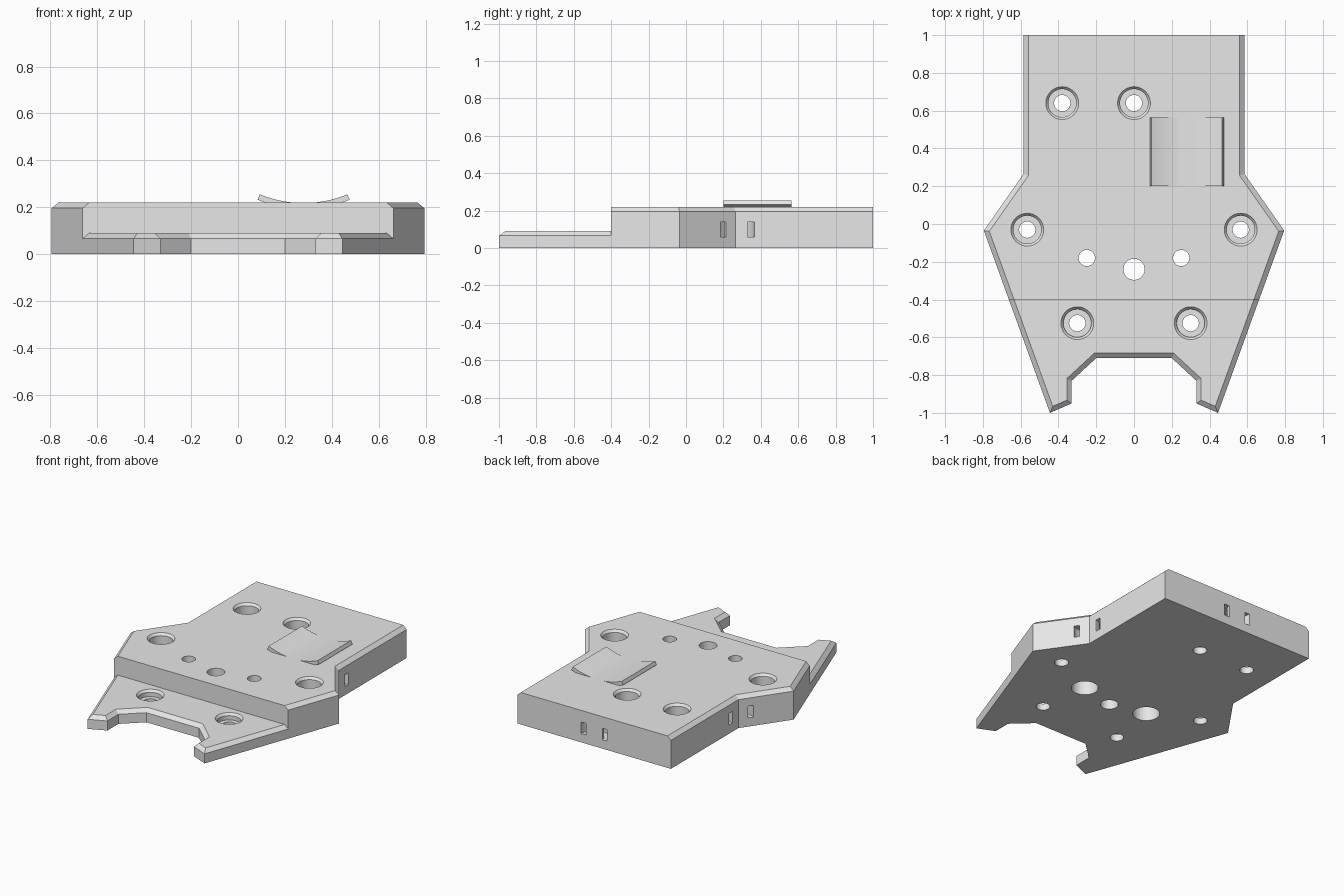
import bpy, bmesh, math
from mathutils import Vector

if "Cube" in bpy.data.objects:
    bpy.data.objects.remove(bpy.data.objects["Cube"])

GREY = bpy.data.materials.new("plain_grey")
GREY.diffuse_color = (0.8, 0.8, 0.8, 1)
GREY.use_nodes = True
GREY.node_tree.nodes["Principled BSDF"].inputs["Base Color"].default_value = GREY.diffuse_color
CH = 0.026            # top edge chamfer


def make_object(name, bm):
    bmesh.ops.recalc_face_normals(bm, faces=bm.faces[:])
    mesh = bpy.data.meshes.new(name)
    bm.to_mesh(mesh)
    bm.free()
    mesh.materials.append(GREY)
    ob = bpy.data.objects.new(name, mesh)
    bpy.context.collection.objects.link(ob)
    return ob


def inset(points, plain_edges):
    """Offset a counter-clockwise outline inward, leaving plain edges in place."""
    n, result = len(points), []
    lines = []
    for i in range(n):
        a, b = Vector(points[i]), Vector(points[(i + 1) % n])
        d = (b - a).normalized()
        shift = 0 if i in plain_edges else CH
        lines.append((a + Vector((-d.y, d.x)) * shift, d))
    for i in range(n):
        (p, d), (q, e) = lines[i - 1], lines[i]
        t = (q - p).cross(e) / d.cross(e)
        result.append(p + d * t)
    return result


def slab(name, points, height, plain_edges):
    bm = bmesh.new()
    top = inset(points, plain_edges)
    rings = [[bm.verts.new((p[0], p[1], z)) for p in pts] for pts, z in
             ((points, 0), (points, height - CH * 0.92), (top, height))]
    n = len(points)
    for lo, hi in zip(rings, rings[1:]):
        for i in range(n):
            j = (i + 1) % n
            bm.faces.new((lo[i], lo[j], hi[j], hi[i]))
    bm.faces.new(rings[0][::-1])
    bm.faces.new(rings[-1])
    return make_object(name, bm)


def lathe(bm, profile, x, y, closed=False, steps=48):
    """Spin an (r, z) profile about a vertical axis at x, y."""
    part = bmesh.new()
    vs = [part.verts.new((x + r, y, z)) for r, z in profile]
    for a, b in zip(vs, vs[1:]):
        part.edges.new((a, b))
    if closed:
        part.edges.new((vs[-1], vs[0]))
    bmesh.ops.spin(part, geom=part.verts[:] + part.edges[:], cent=(x, y, 0),
                   axis=(0, 0, 1), angle=math.tau, steps=steps)
    bmesh.ops.remove_doubles(part, verts=part.verts[:], dist=1e-4)
    bmesh.ops.recalc_face_normals(part, faces=part.faces[:])
    tmp = bpy.data.meshes.new("tmp")
    part.to_mesh(tmp)
    part.free()
    bm.from_mesh(tmp)
    bpy.data.meshes.remove(tmp)


def boolean(ob, other, operation):
    mod = ob.modifiers.new(operation.lower(), 'BOOLEAN')
    mod.operation, mod.object, mod.solver = operation, other, 'EXACT'
    bpy.context.view_layer.objects.active = ob
    bpy.ops.object.modifier_apply(modifier=mod.name)
    bpy.data.objects.remove(other)


def smooth(ob):
    bpy.ops.object.select_all(action='DESELECT')
    ob.select_set(True)
    bpy.context.view_layer.objects.active = ob
    bpy.ops.object.shade_smooth_by_angle(angle=math.radians(20))


def mirrored(left):
    return left + [(-x, y) for x, y in reversed(left)]


# Thick main plate and thin forked front
STEP = (-0.6626, -0.4)
TOP, LOW = 0.22, 0.09
body = slab("base_plate", mirrored([(-0.585, 1), (-0.585, 0.265),
            (-0.795, -0.035), STEP]), TOP, {3, 7})
fork = slab("front_fork", mirrored([STEP, (-0.445, -1), (-0.33, -0.95),
            (-0.33, -0.83), (-0.2, -0.71)]), LOW, {9})
boolean(body, fork, 'UNION')

cut = bmesh.new()
# Chamfered counterbored screw holes
for x, y, h in ((-0.38, 0.64, TOP), (0, 0.64, TOP), (-0.565, -0.03, TOP),
                (0.565, -0.03, TOP), (-0.3, -0.525, LOW), (0.3, -0.525, LOW)):
    lathe(cut, [(0, -0.05), (0.043, -0.05), (0.043, 0.045), (0.074, 0.045),
                (0.074, h - 0.016), (0.095, h + 0.01), (0, h + 0.01)], x, y)
# Central hole and two holes widened from below
lathe(cut, [(0, -0.05), (0.056, -0.05), (0.056, 0.3), (0, 0.3)], 0, -0.24)
for x in (-0.25, 0.25):
    lathe(cut, [(0, -0.05), (0.084, -0.05), (0.084, 0.11), (0.043, 0.11),
                (0.043, 0.3), (0, 0.3)], x, -0.18)
# Curved strap tunnels through the side corners and the back
for x, y in ((-0.585, 0.265), (0.585, 0.265), (0, 1)):
    lathe(cut, [(0.063, 0.06), (0.1, 0.06), (0.1, 0.14), (0.063, 0.14)],
          x, y, closed=True)
boolean(body, make_object("hole_cutter", cut), 'DIFFERENCE')
smooth(body)

# Curved cradle pad on the top
bm = bmesh.new()
R, T, HALF, N = 0.49, 0.025, math.asin(0.187 / 0.49), 24
angles = [-HALF + 2 * HALF * i / N for i in range(N + 1)]
arc = [(R, a) for a in angles] + [(R + T, a) for a in reversed(angles)]
face = bm.faces.new([bm.verts.new((0.28 + r * math.sin(a), 0.2,
                     TOP - 0.002 + R - r * math.cos(a))) for r, a in arc])
ext = bmesh.ops.extrude_face_region(bm, geom=[face])
bmesh.ops.translate(bm, vec=(0, 0.365, 0),
                    verts=[v for v in ext["geom"] if isinstance(v, bmesh.types.BMVert)])
smooth(make_object("cradle_pad", bm))
